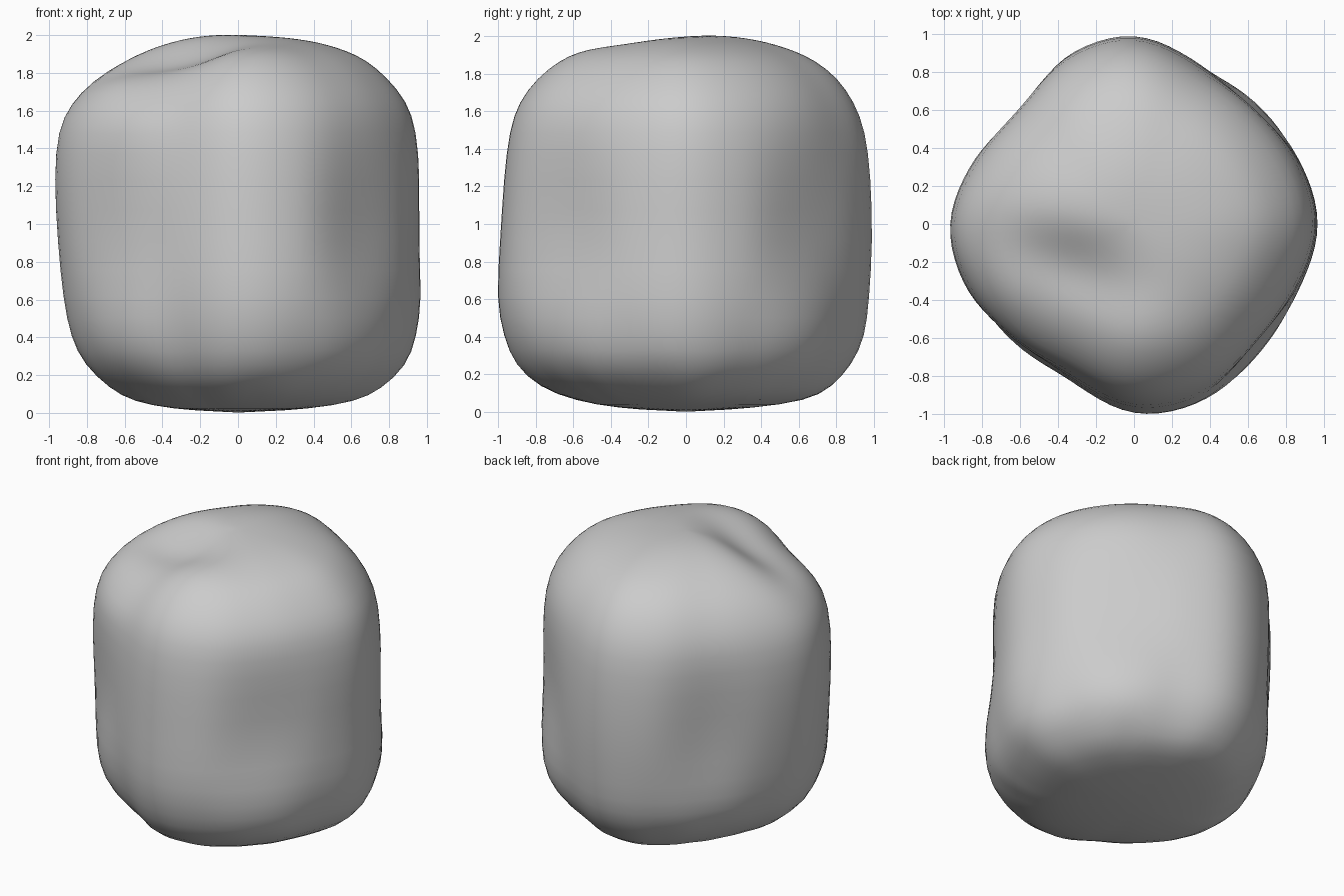
import bpy
import bmesh
import random
from math import cos, sin, tau, exp, radians

random.seed(4)
cube = bpy.data.objects.get("Cube")
if cube:
    bpy.data.objects.remove(cube, do_unlink=True)

SEGMENTS = 48

# Plan outline: radius at equal angles, counter-clockwise from +x
OUTLINE = [.96, .925, .9, .91, .995, .955, .88, .905,
           .97, .945, .905, .885, .985, .98, .925, .92]

# Height, then reach of the left, back, right and front corners
LEVELS = [
    (.02, .38, .35, .35, .36),
    (.06, .63, .65, .56, .59),
    (.13, .76, .78, .68, .78),
    (.25, .9, .89, .82, .91),
    (.4, .95, .96, .89, .97),
    (.6, .98, .98, .93, 1.01),
    (.9, .96, 1, .96, .99),
    (1.25, .97, .99, .98, .97),
    (1.5, .95, .96, .96, .94),
    (1.65, .9, .9, .89, .89),
    (1.78, .79, .81, .78, .79),
    (1.87, .68, .69, .64, .67),
]


def blend(values, turn):
    """Smooth periodic interpolation of values around the circle."""
    n = len(values)
    i = int(turn * n) % n
    t = turn * n - int(turn * n)
    a, b, c, d = (values[(i + k) % n] for k in (-1, 0, 1, 2))
    return b + t / 2 * (c - a + t * (2 * a - 5 * b + 4 * c - d
                                     + t * (3 * (b - c) + d - a)))


def bell(distance_squared, width):
    return exp(-distance_squared / width ** 2)


def face_relief(turn, z):
    """Each broad face is hollow at mid height and full near the base."""
    face = max(0, -cos(4 * tau * turn))
    return face * (.03 * bell((z - .35) ** 2, .25) - .05 * bell((z - 1) ** 2, .3))


def top_relief(x, y):
    """Valley across the front right of the crown, with a sloping shoulder."""
    along = x + .35
    across = y + .22 + .3 * along
    valley = -.1 * bell((along / 2) ** 2 + across ** 2, .2)
    shoulder = -.06 * bell((x + .4) ** 2 + (y + .5) ** 2, .3)
    bump = .015 * bell((x - .1) ** 2 + (y + .52) ** 2, .2)
    peak = .015 * bell((x + .1) ** 2 + (y - .15) ** 2, .3)
    return valley + shoulder + bump + peak


# Boulder body
bm = bmesh.new()
rings = []
corner_scale = [OUTLINE[k] for k in (0, 4, 8, 12)]
for z, *reach in LEVELS:
    ring = []
    rough = .01 if .1 < z < .3 else 0
    ratios = [r / c for r, c in zip(reach, corner_scale)]
    for s in range(SEGMENTS):
        turn = s / SEGMENTS
        radius = blend(OUTLINE, turn) * blend(ratios, turn) + face_relief(turn, z)
        x, y = radius * cos(tau * turn), radius * sin(tau * turn)
        lift = top_relief(x, y) if z > 1.6 else 0
        ring.append(bm.verts.new((x, y, z + lift + random.uniform(-rough, rough))))
    rings.append(ring)

# Crown: rings shrinking towards the summit
rim = [(v.co.x, v.co.y) for v in rings[-1]]
for f in (.85, .7, .55, .4, .25, .1):
    ring = []
    for x, y in rim:
        x, y = x * f, y * f
        z = 1.87 + .12 * (1 - f ** 3) + top_relief(x, y)
        ring.append(bm.verts.new((x, y, z)))
    rings.append(ring)

for low, high in zip(rings, rings[1:]):
    for s in range(SEGMENTS):
        n = (s + 1) % SEGMENTS
        bm.faces.new((low[s], low[n], high[n], high[s]))

# Close the summit and the underside
for ring, z in ((rings[-1], 1.99 + top_relief(0, 0)), (rings[0], 0)):
    centre = bm.verts.new((0, 0, z))
    for s in range(SEGMENTS):
        bm.faces.new((ring[s], ring[(s + 1) % SEGMENTS], centre))
bmesh.ops.recalc_face_normals(bm, faces=bm.faces)

mesh = bpy.data.meshes.new("boulder")
bm.to_mesh(mesh)
bm.free()
boulder = bpy.data.objects.new("boulder", mesh)
bpy.context.collection.objects.link(boulder)

# Stone material
stone = bpy.data.materials.new("grey stone")
stone.use_nodes = True
colour = (.6, .6, .6, 1)
stone.diffuse_color = colour
stone.node_tree.nodes["Principled BSDF"].inputs["Base Color"].default_value = colour
mesh.materials.append(stone)

# Smooth surface
subsurf = boulder.modifiers.new("smoothing", 'SUBSURF')
subsurf.levels = subsurf.render_levels = 1
bpy.context.view_layer.objects.active = boulder
boulder.select_set(True)
bpy.ops.object.shade_smooth_by_angle(angle=radians(50))
